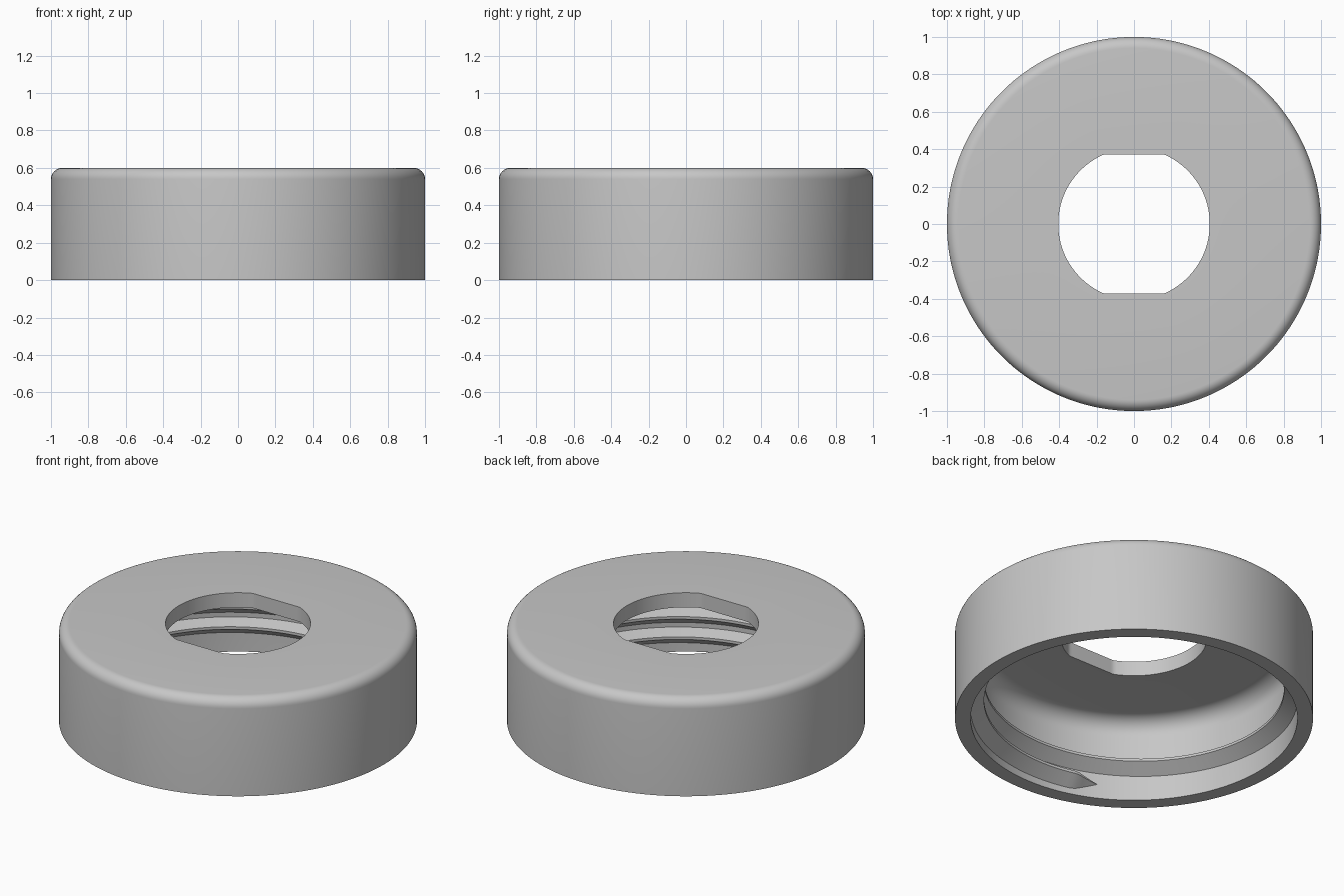
import bpy, bmesh, math

cube = bpy.data.objects.get("Cube")
if cube:
    bpy.data.objects.remove(cube, do_unlink=True)

HEIGHT, OUTER, WALL, CREST = 0.6, 1.0, 0.913, 0.838
CEILING, HOLE, FLAT = 0.51, 0.405, 0.372
SEGMENTS = 180

grey = bpy.data.materials.new("light grey plastic")
grey.use_nodes = True
grey.diffuse_color = (0.57, 0.57, 0.57, 1)
grey.node_tree.nodes["Principled BSDF"].inputs["Base Color"].default_value = (0.57, 0.57, 0.57, 1)


def finish(bm, name, angle):
    bmesh.ops.recalc_face_normals(bm, faces=bm.faces)
    mesh = bpy.data.meshes.new(name)
    bm.to_mesh(mesh)
    bm.free()
    obj = bpy.data.objects.new(name, mesh)
    bpy.context.collection.objects.link(obj)
    mesh.materials.append(grey)
    bpy.ops.object.select_all(action="DESELECT")
    bpy.context.view_layer.objects.active = obj
    obj.select_set(True)
    bpy.ops.object.shade_smooth_by_angle(angle=math.radians(angle))
    return obj


def bridge(bm, a, b):
    n = len(a)
    for i in range(n):
        j = (i + 1) % n
        bm.faces.new((a[i], a[j], b[j], b[i]))


def fillet(r, z, radius, steps=8):
    # Quarter arc from the vertical wall up to the flat face
    return [(r - radius + radius * math.cos(t), z - radius + radius * math.sin(t))
            for t in (math.pi / 2 * i / steps for i in range(steps + 1))]


# Cap shell: closed profile swept round the axis, with two flats in the hole
profile = [(OUTER, 0)] + fillet(OUTER, HEIGHT, 0.06)
profile += [(HOLE, HEIGHT), (HOLE, CEILING)]
profile += fillet(WALL, CEILING, 0.1)[::-1] + [(WALL, 0)]
bm = bmesh.new()
rings = []
for k in range(SEGMENTS):
    a = math.tau * k / SEGMENTS
    ring = []
    for r, z in profile:
        x, y = r * math.cos(a), r * math.sin(a)
        if r == HOLE:
            y = max(-FLAT, min(FLAT, y))
        ring.append(bm.verts.new((x, y, z)))
    rings.append(ring)
for k in range(SEGMENTS):
    bridge(bm, rings[k], rings[(k + 1) % SEGMENTS])
finish(bm, "cap_shell", 22)

# Internal screw thread: helical ridge with tapered ends
PITCH, TURNS, START, START_Z = 0.125, 1.75, math.radians(243), 0.088
section = [(WALL + 0.01, -0.062), (CREST, 0), (CREST, 0.016), (WALL + 0.01, 0.045)]
bm = bmesh.new()
steps = int(SEGMENTS * TURNS)
loops = []
for k in range(steps + 1):
    turn = TURNS * k / steps
    a = START + math.tau * turn
    taper = min(1, 0.12 + min(k, steps - k) / 5)
    loop = []
    for r, dz in section:
        r = WALL + 0.01 - (WALL + 0.01 - r) * taper
        z = START_Z + PITCH * turn + dz * taper
        loop.append(bm.verts.new((r * math.cos(a), r * math.sin(a), z)))
    loops.append(loop)
for a, b in zip(loops, loops[1:]):
    bridge(bm, a, b)
bm.faces.new(loops[0])
bm.faces.new(loops[-1])
finish(bm, "screw_thread", 25)
